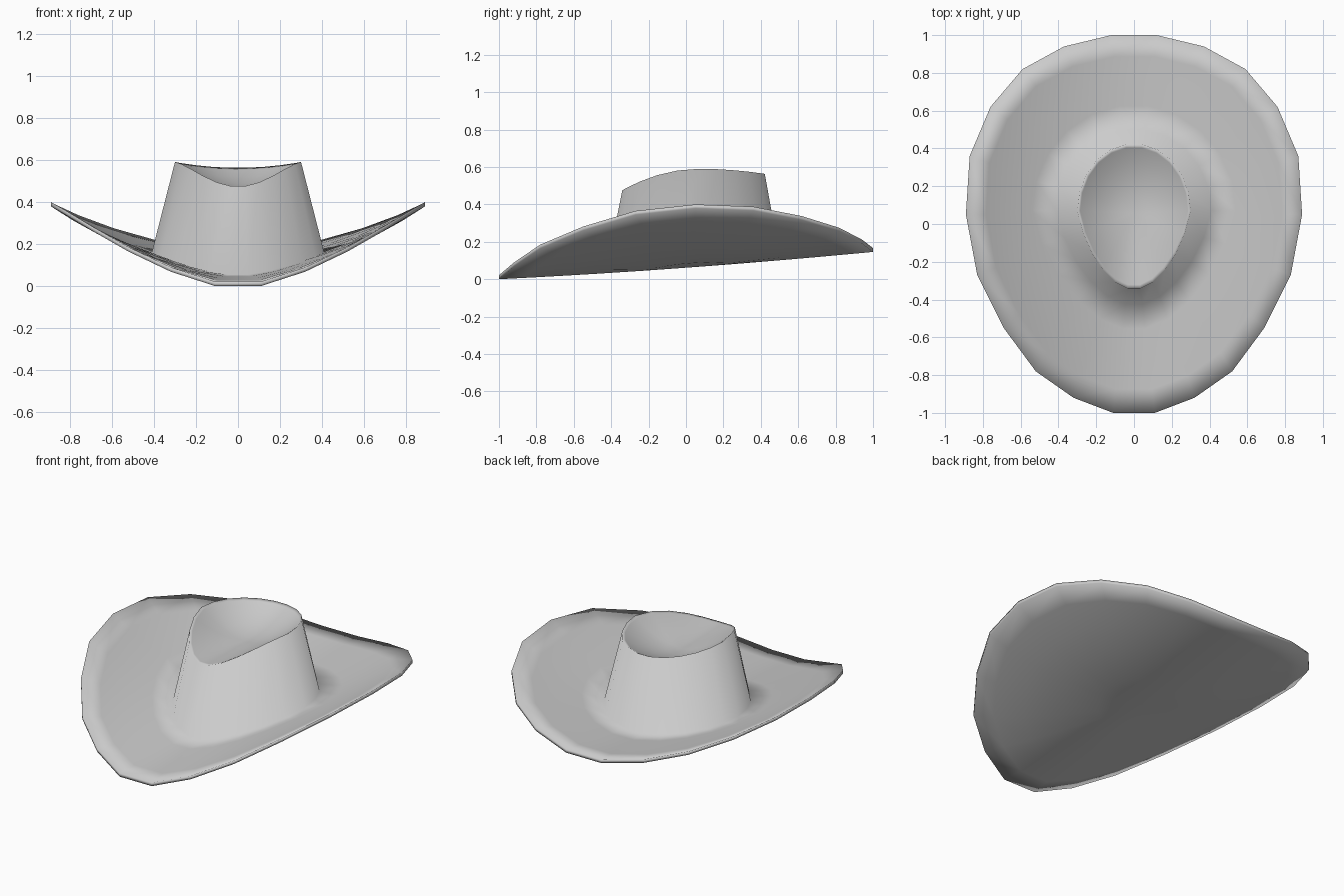
import bpy, bmesh
from math import sin, cos, pi

cube = bpy.data.objects.get("Cube")
if cube:
    bpy.data.objects.remove(cube, do_unlink=True)

felt = bpy.data.materials.new("grey_felt")
felt.use_nodes = True
felt.diffuse_color = (0.6, 0.6, 0.6, 1)
felt.node_tree.nodes["Principled BSDF"].inputs["Base Color"].default_value = (0.6, 0.6, 0.6, 1)

# Half outline of the brim, back to front, mirrored to the other side
half = [(.12, 1), (.37, .94), (.59, .82), (.76, .62), (.87, .36), (.89, .05),
        (.83, -.27), (.69, -.55), (.52, -.78), (.32, -.92), (.11, -1)]
outline = half + [(-x, y) for x, y in reversed(half)]
N = len(outline)
CY = .05


def curl(x, y, i):
    """Height of the underside: a straight tilted keel with sides curling up."""
    X, Y = outline[i]
    lift = .383 * abs(X) ** 1.6 * (1 - .25 * Y)
    return .075 * (y + 1) - .014 + lift * abs(x / X) ** 1.9


def brim_ring(scale, thick):
    ring = []
    for i, (X, Y) in enumerate(outline):
        x, y = X * scale, CY + (Y - CY) * scale
        ring.append((x, y, curl(x, y, i) + thick))
    return ring


def egg(width, front, back, height):
    """Egg-shaped ring, narrower toward the front; height is a rule of x, y, i."""
    ring = []
    for i in range(N):
        a = (i + .5) * 2 * pi / N
        c = cos(a)
        x = width * sin(a) * (1 - .22 * max(0, -c))
        y = .07 + c * ((back - .07) if c > 0 else (.07 - front))
        ring.append((x, y, height(x, y, i)))
    return ring


def brim_top(x, y, i):
    return curl(x, y, i) + .022


def crown_edge(x, y, i):
    d = y - .07
    return .59 - (.22 * d * d if d > 0 else .68 * d * d)


def loft(name, rings, start, end):
    """Skin a list of rings and close each end with a fan to a point."""
    bm = bmesh.new()
    loops = [[bm.verts.new(p) for p in r] for r in rings]
    first, last = bm.verts.new(start), bm.verts.new(end)
    for i in range(N):
        j = (i + 1) % N
        for a, b in zip(loops, loops[1:]):
            bm.faces.new((a[j], a[i], b[i], b[j]))
        bm.faces.new((loops[0][i], loops[0][j], first))
        bm.faces.new((loops[-1][j], loops[-1][i], last))
    for f in bm.faces:
        f.smooth = True
    mesh = bpy.data.meshes.new(name)
    bm.to_mesh(mesh)
    bm.free()
    mesh.materials.append(felt)
    obj = bpy.data.objects.new(name, mesh)
    bpy.context.collection.objects.link(obj)


# Brim: closed underside, soft lip and upper surface
under = [brim_ring(s, 0) for s in (.25, .5, .7, .88, 1)]
upper = [brim_ring(s, .021) for s in (1, .88, .74)]

# Crown: flat flare, tapered wall and sharp rim
flare = egg(.54, -.56, .63, brim_top)
base = egg(.41, -.43, .505, brim_top)
rim = egg(.3, -.345, .425, crown_edge)

# Sunken crown top: a shallow bowl below the rim
low = (0, .06, .465)
dish = [[(x * s, .06 + (y - .06) * s, low[2] + (z - low[2]) * s * s) for x, y, z in rim]
        for s in (.95, .75, .5, .25)]

loft("felt_hat", under + upper + [flare, base, rim] + dish, (0, CY, .065), low)
